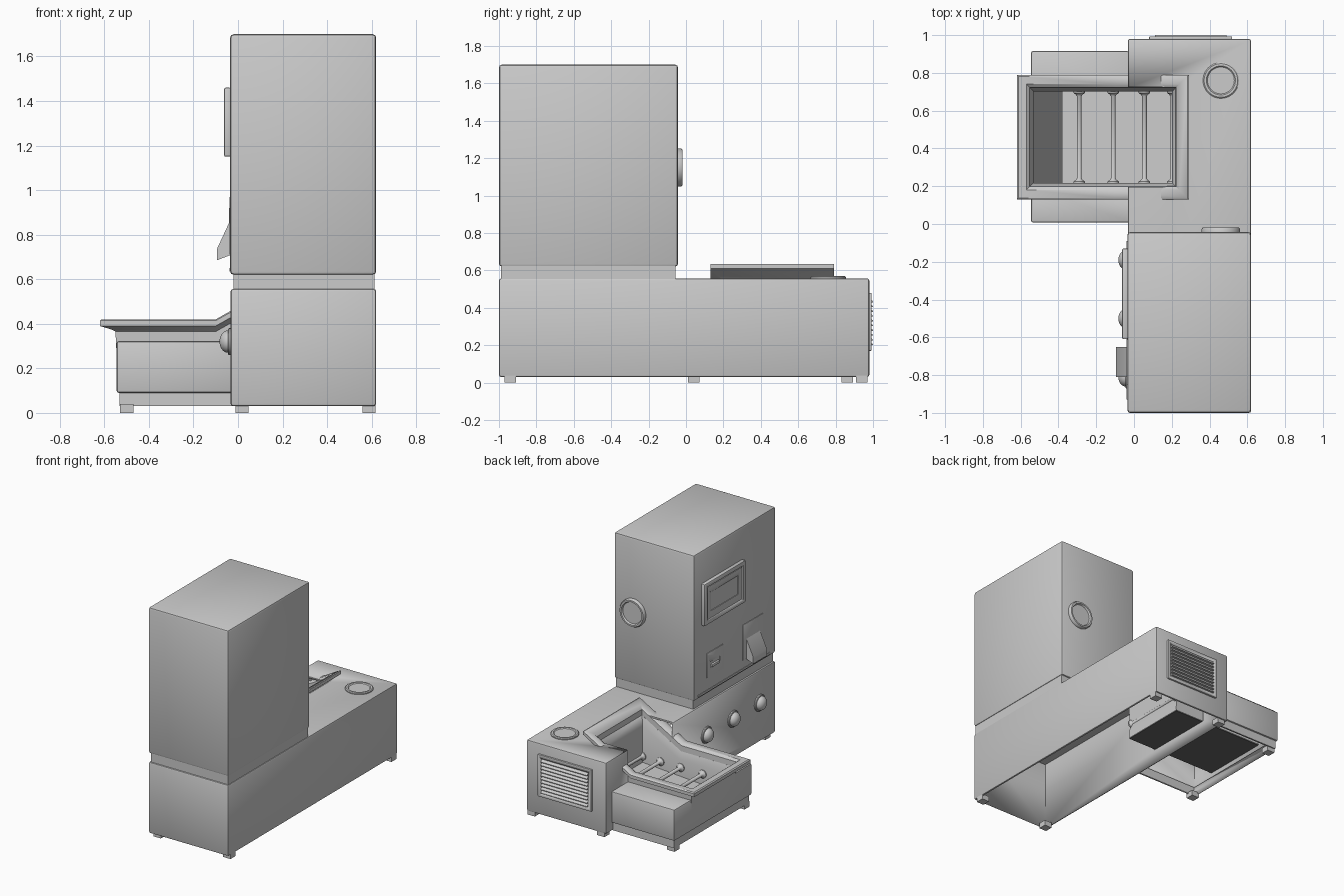
import bpy, bmesh, math
from mathutils import Vector

if "Cube" in bpy.data.objects:
    bpy.data.objects.remove(bpy.data.objects["Cube"])


def finish(o, bevel=0.0, segs=2):
    bpy.ops.object.select_all(action='DESELECT')
    bpy.context.view_layer.objects.active = o
    o.select_set(True)
    if bevel:
        m = o.modifiers.new("bevel", 'BEVEL')
        m.width, m.segments, m.limit_method = bevel, segs, 'ANGLE'
        bpy.ops.object.modifier_apply(modifier=m.name)
    bpy.ops.object.shade_smooth_by_angle(angle=math.radians(35))
    return o


def from_bm(name, bm, bevel=0.0):
    bmesh.ops.recalc_face_normals(bm, faces=bm.faces)
    me = bpy.data.meshes.new(name)
    bm.to_mesh(me)
    bm.free()
    o = bpy.data.objects.new(name, me)
    bpy.context.collection.objects.link(o)
    return finish(o, bevel)


def box(name, lo, hi, bevel=0.0):
    bm = bmesh.new()
    bmesh.ops.create_cube(bm, size=1)
    for v in bm.verts:
        v.co = Vector([(a + b) / 2 + c * (b - a) for a, b, c in zip(lo, hi, v.co)])
    return from_bm(name, bm, bevel)


def prism(name, pts, y0, y1, bevel=0.0):
    """Extrude an x-z outline along y."""
    bm = bmesh.new()
    f = bm.faces.new([bm.verts.new((x, y0, z)) for x, z in pts])
    r = bmesh.ops.extrude_face_region(bm, geom=[f])
    for v in r['geom']:
        if isinstance(v, bmesh.types.BMVert):
            v.co.y = y1
    return from_bm(name, bm, bevel)


def lathe(name, prof, loc, axis, n=32):
    """Spin (radius, height) points around an axis direction."""
    bm = bmesh.new()
    q = Vector((0, 0, 1)).rotation_difference(Vector(axis))
    rings = []
    for r, h in prof:
        rings.append([bm.verts.new(Vector(loc) + q @ Vector((r * math.cos(2 * math.pi * i / n),
                      r * math.sin(2 * math.pi * i / n), h))) for i in range(n)])
    for a, b in zip(rings, rings[1:]):
        for i in range(n):
            bm.faces.new((a[i], a[(i + 1) % n], b[(i + 1) % n], b[i]))
    bm.faces.new(rings[0])
    bm.faces.new(rings[-1])
    return from_bm(name, bm)


def cut(o, *cutters):
    """Subtract boxes given as (lo, hi)."""
    for lo, hi in cutters:
        c = box("cutter", lo, hi)
        c.hide_render = True
        m = o.modifiers.new("cut", 'BOOLEAN')
        m.operation, m.solver, m.object = 'DIFFERENCE', 'EXACT', c
        bpy.context.view_layer.objects.active = o
        bpy.ops.object.modifier_apply(modifier=m.name)
        bpy.data.objects.remove(c)
    return o


# Base cabinet: open-bottomed shell with an opening for the tray
W = 0.012
base = box("base_cabinet", (-0.033, -1, 0.03), (0.62, 0.98, 0.557), 0.012)
cut(base, ((-0.033 + W, -1 + W, -0.1), (0.62 - W, 0.98 - W, 0.545)),
    ((-0.2, 0.195, 0.14), (0.222, 0.725, 1)))

# Upper cabinet on a narrow neck
box("cabinet_neck", (-0.02, -0.99, 0.55), (0.613, -0.055, 0.63))
box("upper_cabinet", (-0.035, -1, 0.62), (0.62, -0.043, 1.7), 0.015)

# Tray cabinet with inset skirt
tray = box("tray_cabinet", (-0.545, 0.008, 0.09), (-0.025, 0.915, 0.322), 0.01)
cut(tray, ((-0.545 + W, 0.02, -0.1), (0.1, 0.903, 0.31)),
    ((-0.535, 0.195, 0.2), (0.1, 0.725, 1)))
skirt = box("tray_skirt", (-0.532, 0.022, 0.03), (-0.025, 0.9, 0.095))
cut(skirt, ((-0.52, 0.034, -0.1), (0.1, 0.888, 0.5)))


# Tray basin: rings following a rim that is flat, then climbs onto the base
def rim_z(x):
    return 0.42 + max(0, x + 0.1) * 0.564


def ring(bm, inset, dz, z=None):
    x0, x1, y0, y1 = -0.62 + inset, 0.29 - inset, 0.13 + inset, 0.79 - inset
    pts = [(x0, y0), (x0, y1), (-0.1, y1), (x1, y1), (x1, y0), (-0.1, y0)]
    return [bm.verts.new((x, y, z if z else rim_z(x) + dz)) for x, y in pts]


bm = bmesh.new()
rings = [ring(bm, *a) for a in ((0.088, -0.11), (0.07, -0.055), (0.05, -0.045), (0.0, -0.03),
                                (0.0, -0.006), (0.008, 0.0), (0.05, 0.0), (0.068, -0.014),
                                (0.08, 0, 0.15), (0.088, 0, 0.14))]
for a, b in zip(rings, rings[1:] + rings[:1]):
    for i in range(6):
        bm.faces.new((a[i], a[(i + 1) % 6], b[(i + 1) % 6], b[i]))
from_bm("tray_basin", bm)
dark = bpy.data.materials.new("dark")
dark.diffuse_color = (0.13, 0.13, 0.13, 1)
dark.use_nodes = True
dark.node_tree.nodes["Principled BSDF"].inputs["Base Color"].default_value = dark.diffuse_color
box("tray_floor", (-0.545, 0.205, 0.14), (0.215, 0.715, 0.15)).data.materials.append(dark)
prism("tray_ramp", [(-0.38, 0.15), (0.215, 0.15), (0.215, 0.21), (-0.38, 0.17)], 0.21, 0.71)

# Tray rods with flared ends
for i, x in enumerate((-0.29, -0.11, 0.055, 0.205)):
    lathe(f"tray_rod_{i}", [(0.03, 0), (0.03, 0.012), (0.018, 0.02), (0.013, 0.028), (0.013, 0.464),
                            (0.018, 0.472), (0.03, 0.48), (0.03, 0.494)], (x, 0.213, 0.255), (0, 1, 0), 20)

# Feet
for i, (x, y) in enumerate(((0.588, -0.94), (0.018, -0.94), (0.588, 0.94), (0.018, 0.94),
                            (-0.5, 0.042), (-0.5, 0.862))):
    box(f"foot_{i}", (x - 0.03, y - 0.03, 0), (x + 0.03, y + 0.03, 0.04))

# Dome buttons on the base front
for i, y in enumerate((-0.19, -0.5, -0.81)):
    dome = [(0.05 * math.cos(t * math.pi / 14), 0.012 + 0.038 * math.sin(t * math.pi / 14)) for t in range(7)]
    lathe(f"button_{i}", [(0.06, -0.005), (0.06, 0.008), (0.056, 0.012)] + dome, (-0.033, y, 0.32), (-1, 0, 0))

# Screen: framed panel with stepped recess
scr = box("screen_frame", (-0.063, -0.61, 1.15), (-0.03, -0.13, 1.46), 0.008)
cut(scr, ((-0.1, -0.58, 1.18), (-0.051, -0.16, 1.43)))
scr2 = box("screen_bezel", (-0.056, -0.57, 1.19), (-0.04, -0.17, 1.42), 0.003)
cut(scr2, ((-0.1, -0.53, 1.235), (-0.05, -0.21, 1.375)))

# Slot plate and dispenser spout
plate = box("slot_plate", (-0.04, -0.38, 0.74), (-0.03, -0.19, 0.92), 0.002)
cut(plate, ((-0.1, -0.34, 0.805), (-0.036, -0.23, 0.85)))
box("slot_lip", (-0.05, -0.33, 0.805), (-0.03, -0.24, 0.825), 0.004)
box("spout_plate", (-0.039, -0.85, 0.71), (-0.03, -0.61, 0.97), 0.002)
prism("spout", [(-0.03, 0.875), (-0.095, 0.735), (-0.095, 0.685), (-0.03, 0.71)], -0.81, -0.65)
box("lower_trim", (-0.039, -0.93, 0.635), (-0.03, -0.09, 0.65))

# Round speaker on the cabinet side and round cap on the base top
def ring_disc(name, r, h, loc, axis):
    lathe(name, [(r, -0.005), (r, h * 0.6), (r - 0.006, h), (r - 0.018, h), (r - 0.024, h * 0.5),
                 (0.01, h * 0.5)], loc, axis, 40)


ring_disc("side_speaker", 0.102, 0.025, (0.46, -0.043, 1.15), (0, 1, 0))
ring_disc("top_cap", 0.095, 0.012, (0.46, 0.76, 0.557), (0, 0, 1))

# Louvred vent on the back
vent = box("vent_frame", (0.08, 0.975, 0.17), (0.52, 0.993, 0.48), 0.004)
cut(vent, ((0.105, 0.983, 0.195), (0.495, 1.1, 0.455)))
for i in range(10):
    z = 0.2 + i * 0.0255
    bm = bmesh.new()
    vs = [(0.98, z), (1.0, z), (1.0, z + 0.005), (0.98, z + 0.02)]
    a = [bm.verts.new((0.11, y, zz)) for y, zz in vs]
    b = [bm.verts.new((0.49, y, zz)) for y, zz in vs]
    bm.faces.new(a)
    bm.faces.new(b)
    for k in range(4):
        bm.faces.new((a[k], a[(k + 1) % 4], b[(k + 1) % 4], b[k]))
    from_bm(f"vent_slat_{i}", bm)
